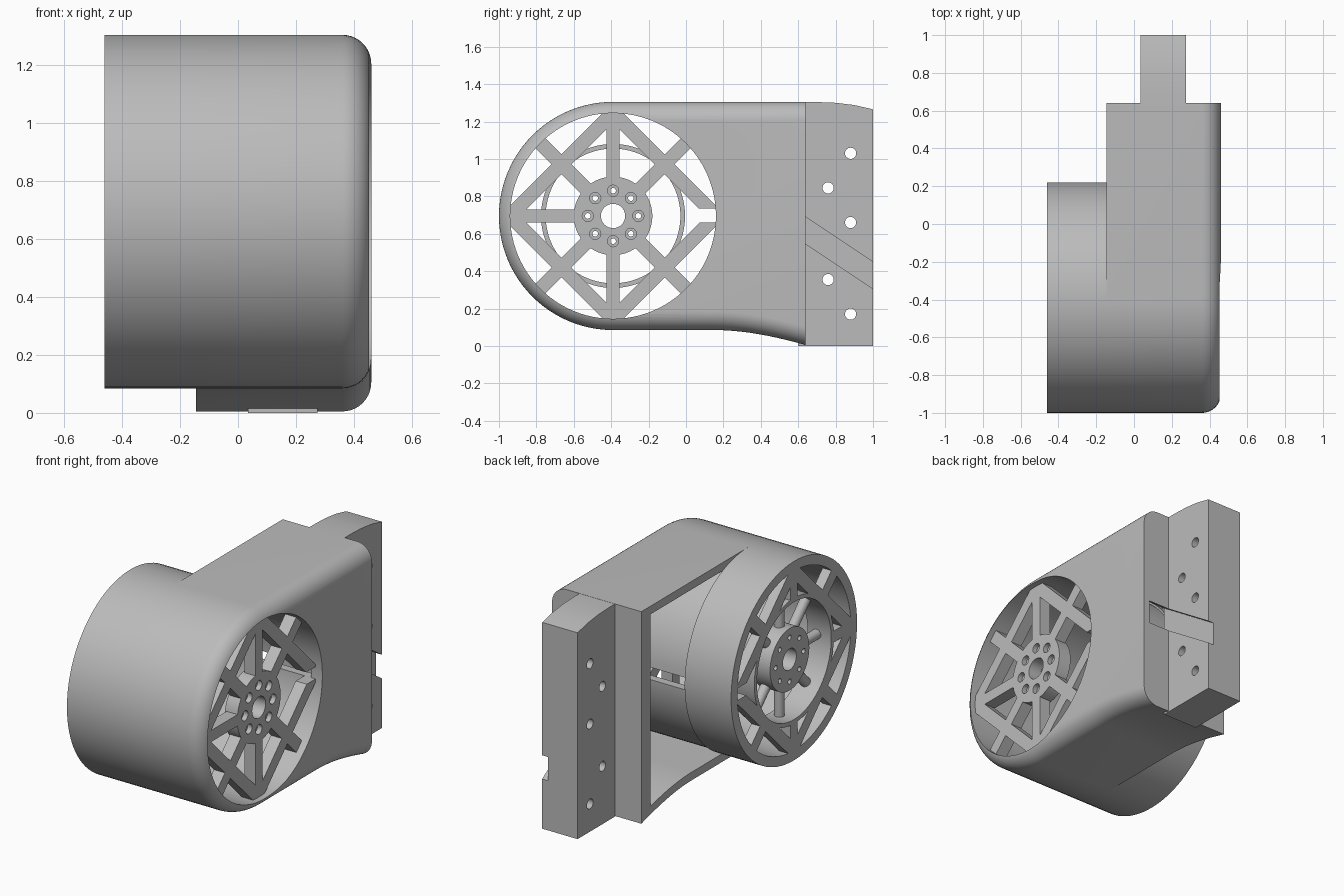
import bpy, bmesh
from math import sin, cos, pi, radians
from mathutils import Matrix, Vector

cube = bpy.data.objects.get("Cube")
if cube:
    bpy.data.objects.remove(cube, do_unlink=True)

CY, CZ = -0.39, 0.695      # drum axis, parallel to x
R_OUT, R_IN = 0.61, 0.55
BACK = 0.64                # rear of the housing

grey = bpy.data.materials.new("plain_grey")
grey.use_nodes = True
grey.diffuse_color = (0.5, 0.5, 0.5, 1)
grey.node_tree.nodes["Principled BSDF"].inputs["Base Color"].default_value = (0.5, 0.5, 0.5, 1)


def loft(name, sections):
    """Closed skin through (x, [(y, z), ...]) sections."""
    bm = bmesh.new()
    rings = [[bm.verts.new((x, y, z)) for y, z in pts] for x, pts in sections]
    n = len(rings[0])
    for a, b in zip(rings, rings[1:]):
        for i in range(n):
            j = (i + 1) % n
            bm.faces.new((a[i], a[j], b[j], b[i]))
    bm.faces.new(rings[0])
    bm.faces.new(rings[-1])
    bmesh.ops.recalc_face_normals(bm, faces=bm.faces)
    mesh = bpy.data.meshes.new(name)
    bm.to_mesh(mesh)
    bm.free()
    ob = bpy.data.objects.new(name, mesh)
    bpy.context.collection.objects.link(ob)
    mesh.materials.append(grey)
    return ob


def prism(name, pts, x0, x1):
    return loft(name, [(x0, pts), (x1, pts)])


def disc(name, r, x0, x1, y=CY, z=CZ, n=96):
    pts = [(y + r * cos(2 * pi * i / n), z + r * sin(2 * pi * i / n)) for i in range(n)]
    return prism(name, pts, x0, x1)


def box(name, x0, x1, y0, y1, z0, z1):
    return prism(name, [(y0, z0), (y1, z0), (y1, z1), (y0, z1)], x0, x1)


def boolean(ob, others, op="DIFFERENCE"):
    """Apply booleans and discard the tools."""
    for other in others:
        other.hide_render = True
        mod = ob.modifiers.new("cut", "BOOLEAN")
        mod.operation, mod.object, mod.solver = op, other, "EXACT"
        deps = bpy.context.evaluated_depsgraph_get()
        mesh = bpy.data.meshes.new_from_object(ob.evaluated_get(deps))
        ob.modifiers.clear()
        ob.data = mesh
        bpy.data.objects.remove(other, do_unlink=True)
    return ob


def bar(name, angle, u0, u1, offset, width, x0, x1):
    """Bar along u, shifted sideways by offset, turned about the drum axis."""
    pts = []
    for u, v in ((u0, -1), (u1, -1), (u1, 1), (u0, 1)):
        w = offset + v * width / 2
        pts.append((CY + u * cos(angle) - w * sin(angle), CZ + u * sin(angle) + w * cos(angle)))
    return prism(name, pts, x0, x1)


def ring(name, r0, r1, x0, x1):
    return boolean(disc(name, r1, x0, x1), [disc("bore", r0, x0 - 0.1, x1 + 0.1)])


def housing_profile(d, back):
    """D-shaped outline inset by d, with a flared underside."""
    r = R_OUT - d
    pts = [(CY + r * cos(a), CZ + r * sin(a)) for a in (pi / 2 + pi * i / 48 for i in range(49))]
    y0 = 0.15
    for i in range(11):
        t = i / 10
        y = y0 + (back - y0) * t
        s = (y - y0) / (BACK - y0)
        pts.append((y, 0.085 - 0.08 * s ** 2 * (1.3 - 0.3 * s) + d))
    pts.append((back, CZ + r))
    return pts


# Housing: rounded outer edge, open pocket on the inner side
fillet = 0.1
sections = [(-0.145, housing_profile(0, BACK))]
for i in range(11):
    a = pi / 2 * i / 10
    sections.append((0.36 + fillet * sin(a), housing_profile(fillet * (1 - cos(a)), BACK)))
housing = loft("housing", sections)


def cable_cutter(x0, x1, y0, y1):
    z = lambda y: 0.69 - 0.667 * (y - BACK)
    return prism("cable_cutter", [(y0, z(y0) - 0.145), (y1, z(y1) - 0.145), (y1, z(y1)), (y0, z(y0))], x0, x1)


boolean(housing, [
    prism("pocket", housing_profile(0.05, 0.55), -0.3, 0.39),
    disc("mouth", R_IN, 0.2, 0.6),
    cable_cutter(0.235, 0.42, 0.5, 0.7),
])

# Mounting flange with screw holes and a slanted cable groove
flange = prism("mounting_flange", [(0.6, 0.0), (1, 0.0), (1, 1.265), (0.9, 1.288), (0.8, 1.3), (0.7, 1.304), (0.6, 1.304)], 0.035, 0.275)
holes = [(0.88, 1.03), (0.76, 0.845), (0.88, 0.66), (0.76, 0.355), (0.88, 0.17)]
boolean(flange, [disc("screw_hole", 0.03, -0.1, 0.4, y, z, 24) for y, z in holes]
        + [cable_cutter(0.235, 0.42, 0.5, 1.1)])

# Drum: exposed rim plus the inner sleeve with a cable slot
rim = ring("drum_rim", R_IN, R_OUT, -0.46, -0.145)
sleeve = ring("drum_sleeve", R_IN, 0.6, -0.145, 0.4)
boolean(sleeve, [box("slot", -0.14, 0.385, 0.0, 0.4, 0.66, 0.735)])


def lattice(side, x0, x1):
    """Diamond frame with radial spokes; no spoke at the rear cable gap."""
    parts = []
    for k in range(4):
        a = radians(45 + 90 * k)
        parts.append(bar(side + "_diamond_bar", a + pi / 2, -0.4, 0.4, 0, 0.075, x0, x1))
        shift = Vector((0, cos(a), sin(a))) * 0.39
        parts[-1].data.transform(Matrix.Translation(shift))
        parts.append(bar(side + "_diagonal_spoke", a, 0.15, 0.57, 0, 0.075, x0, x1))
        if k:
            parts.append(bar(side + "_straight_spoke", pi / 2 * k, 0.15, 0.57, 0, 0.07, x0, x1))
    frame = boolean(parts[0], parts[1:], "UNION")
    frame.name = side + "_spoke_frame"
    return boolean(frame, [box("gap", x0 - 0.1, x1 + 0.1, -0.1, 0.3, 0.66, 0.735)])


def bolt_circle(r, x0, x1):
    return [disc("bolt_hole", r, x0, x1, CY + 0.135 * cos(pi / 4 * k), CZ + 0.135 * sin(pi / 4 * k), 20)
            for k in range(8)]


# Outer side: spokes and bolted hub
outer = lattice("outer", 0.34, 0.415)
boolean(outer, [disc("hub_clear", 0.19, 0.2, 0.6)])
outer_hub = disc("outer_hub", 0.21, 0.33, 0.415)
boolean(outer_hub, [disc("axle_hole", 0.065, 0.2, 0.6, n=40)]
        + bolt_circle(0.015, 0.2, 0.6) + bolt_circle(0.03, 0.385, 0.6))

# Inner side: spokes stop at a ring around a floating hub
inner = lattice("inner", -0.46, -0.4)
boolean(inner, [disc("ring_clear", 0.37, -0.6, -0.2)])
ring("inner_ring", 0.36, 0.385, -0.46, -0.3)
inner_hub = disc("inner_hub", 0.19, -0.43, -0.31)
boolean(inner_hub, [disc("axle_hole", 0.065, -0.6, -0.2, n=40)] + bolt_circle(0.015, -0.6, -0.2))

# Round pins holding the inner hub
for k in range(1, 8):
    a = pi / 4 * k
    pin = disc("hub_pin", 0.03, 0.17, 0.37, 0, 0, 20)
    pin.data.transform(Matrix.Translation((-0.36, CY, CZ)) @ Matrix.Rotation(a, 4, "X") @ Matrix.Rotation(pi / 2, 4, "Z"))

# Smooth shading with crisp edges
bpy.ops.object.select_all(action="DESELECT")
for ob in bpy.context.collection.objects:
    if ob.type == "MESH" and grey.name in ob.data.materials:
        ob.select_set(True)
        bpy.context.view_layer.objects.active = ob
bpy.ops.object.shade_smooth_by_angle(angle=radians(30))
